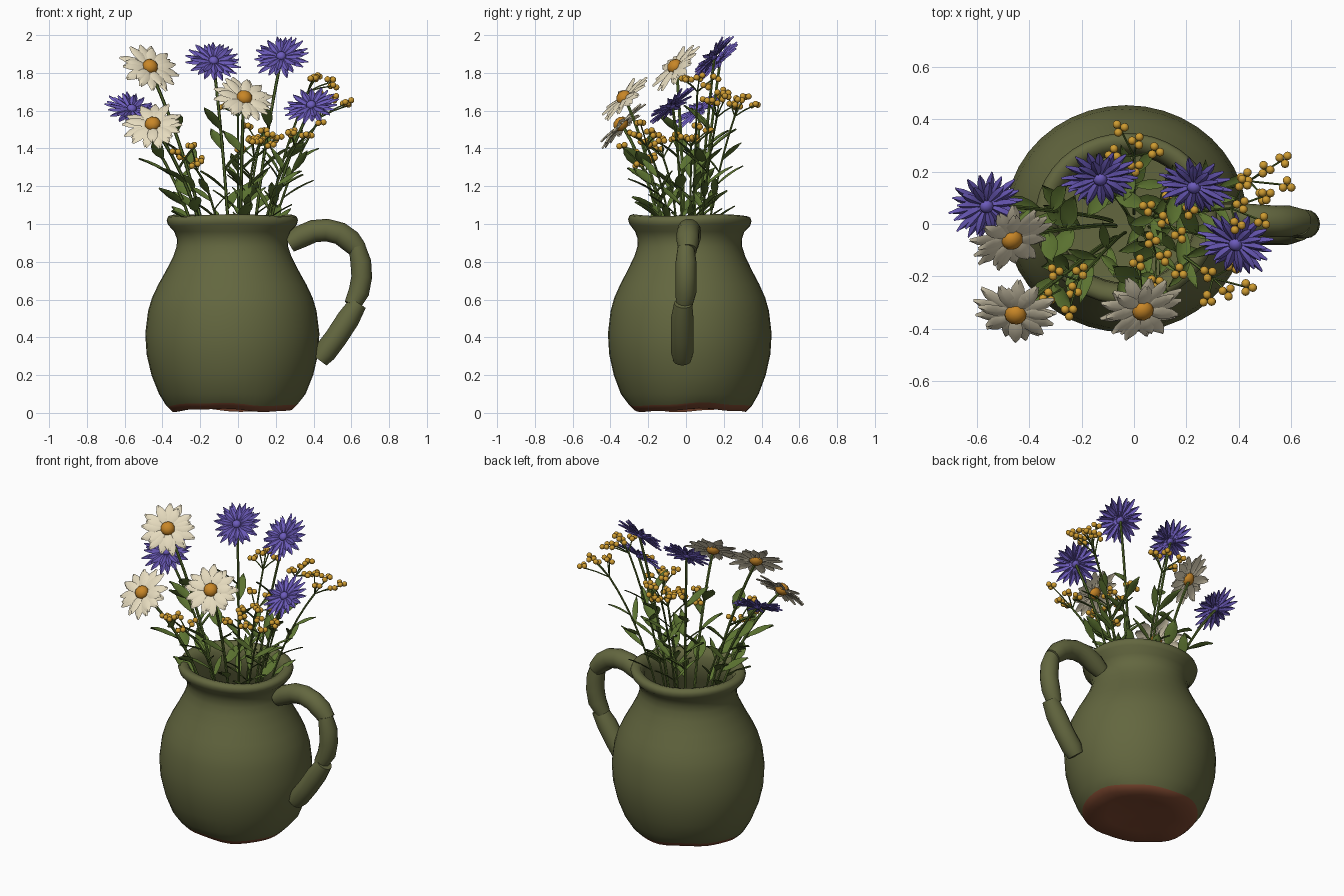
import bpy, bmesh, math, random
from mathutils import Vector, Matrix

random.seed(4)
if "Cube" in bpy.data.objects:
    bpy.data.objects.remove(bpy.data.objects["Cube"])


def material(name, rgb):
    m = bpy.data.materials.new(name)
    m.use_nodes = True
    m.diffuse_color = (*rgb, 1)
    m.node_tree.nodes["Principled BSDF"].inputs["Base Color"].default_value = (*rgb, 1)
    return m


GLAZE = material("olive glaze", (0.125, 0.135, 0.05))
CLAY = material("red clay", (0.21, 0.066, 0.03))
CREAM = material("cream petal", (0.78, 0.70, 0.51))
ORANGE = material("orange centre", (0.58, 0.24, 0.02))
VIOLET = material("violet petal", (0.15, 0.105, 0.50))
GREEN = material("leaf green", (0.105, 0.17, 0.03))
YELLOW = material("yellow bud", (0.62, 0.33, 0.03))


def finish(name, bm, mats, angle=50):
    bmesh.ops.remove_doubles(bm, verts=bm.verts, dist=0.0001)
    mesh = bpy.data.meshes.new(name)
    bm.to_mesh(mesh)
    bm.free()
    for m in mats:
        mesh.materials.append(m)
    ob = bpy.data.objects.new(name, mesh)
    bpy.context.collection.objects.link(ob)
    bpy.ops.object.select_all(action="DESELECT")
    ob.select_set(True)
    bpy.context.view_layer.objects.active = ob
    bpy.ops.object.shade_smooth_by_angle(angle=math.radians(angle))


def tube(bm, pts, radii, sides=6):
    """Capped tube through a list of points."""
    pts = [Vector(p) for p in pts]
    rings = []
    for i, p in enumerate(pts):
        t = (pts[min(i + 1, len(pts) - 1)] - pts[max(i - 1, 0)]).normalized()
        a = t.cross(Vector((0, 1, 0))).normalized()
        b = t.cross(a)
        angles = [math.tau * k / sides for k in range(sides)]
        rings.append([bm.verts.new(p + radii[i] * (a * math.cos(w) + b * math.sin(w))) for w in angles])
    for r, s in zip(rings, rings[1:]):
        for k in range(sides):
            n = (k + 1) % sides
            bm.faces.new((r[k], r[n], s[n], s[k]))
    bm.faces.new(rings[0][::-1])
    bm.faces.new(rings[-1])


def blade(bm, mat, length, widths, ridge, bend):
    """Leaf or petal along local +X with a raised midrib, facing local +Z."""
    rows = []
    for i, w in enumerate(widths):
        t = i / (len(widths) - 1)
        z = bend * t * t * length
        rows.append([bm.verts.new(mat @ Vector((t * length, s * w / 2, z + (0 if s else ridge))))
                     for s in (-1, 0, 1)])
    for r, s in zip(rows, rows[1:]):
        for k in (0, 1):
            bm.faces.new((r[k], s[k], s[k + 1], r[k + 1]))


def ball(bm, mat, radius, index=0):
    res = bmesh.ops.create_icosphere(bm, subdivisions=2, radius=radius, matrix=mat)
    for f in {f for v in res["verts"] for f in v.link_faces}:
        f.material_index = index


# Jug body: one lathed profile, outside then inside, with hand-made waviness at foot and lip
profile = [(0, 0.03), (0.2, 0.025), (0.318, 0.014), (0.35, 0.045), (0.388, 0.10), (0.428, 0.2), (0.454, 0.31),
           (0.461, 0.42), (0.446, 0.54), (0.425, 0.61), (0.392, 0.68), (0.35, 0.755), (0.312, 0.83),
           (0.295, 0.88), (0.293, 0.92), (0.308, 0.96), (0.34, 0.995), (0.348, 1.02), (0.34, 1.04),
           (0.318, 1.047), (0.29, 1.04), (0.265, 1.0), (0.26, 0.93), (0.275, 0.85), (0.36, 0.68),
           (0.42, 0.45), (0.36, 0.15), (0, 0.09)]
SEG = 40
bm = bmesh.new()
rings = []
for i, (r, z) in enumerate(profile):
    ring = []
    for k in range(SEG):
        a = math.tau * k / SEG
        wave = 0
        if i in (2, 3):
            wave = 0.008 * math.sin(3 * a + 1) + 0.003 * math.sin(7 * a)
        elif 15 < i < 22:
            wave = 0.005 * math.sin(3 * a)
        ring.append(bm.verts.new((-0.03 + r * math.cos(a), 0.02 + 0.94 * r * math.sin(a), z + wave)))
    rings.append(ring)
for i in range(len(rings) - 1):
    for k in range(SEG):
        n = (k + 1) % SEG
        f = bm.faces.new((rings[i][k], rings[i][n], rings[i + 1][n], rings[i + 1][k]))
        f.material_index = 1 if i < 3 else 0
bmesh.ops.dissolve_degenerate(bm, edges=bm.edges, dist=0.0001)
finish("jug_body", bm, [GLAZE, CLAY], 60)

# Handle: three hand-rolled pieces
pieces = {
    "handle_top": ([(0.27, 0.02, 0.895), (0.33, 0.02, 0.932), (0.40, 0.02, 0.962), (0.47, 0.015, 0.968),
                    (0.54, 0.01, 0.95), (0.595, 0.01, 0.91), (0.64, 0.01, 0.86)], 0.06),
    "handle_middle": ([(0.63, 0, 0.88), (0.65, 0, 0.80), (0.655, 0, 0.72), (0.64, 0, 0.64), (0.605, -0.01, 0.57)], 0.055),
    "handle_bottom": ([(0.635, -0.015, 0.58), (0.585, -0.02, 0.50), (0.52, -0.02, 0.40), (0.46, -0.02, 0.32),
                       (0.43, -0.02, 0.28)], 0.06),
}
for name, (pts, r) in pieces.items():
    bm = bmesh.new()
    radii = [r] * len(pts)
    radii[0] = radii[-1] = r * 0.8
    tube(bm, pts, radii, 16)
    finish(name, bm, [GLAZE], 60)


def stem_point(head, t):
    root = Vector((head.x * 0.15, head.y * 0.15, 0.15))
    mid = Vector((head.x * 0.27, head.y * 0.27 + 0.02, 1.08))
    return root * (1 - t) ** 2 + mid * 2 * t * (1 - t) + head * t * t


def stem_with_leaves(name, head, radius, leaves, length, width):
    bm = bmesh.new()
    tube(bm, [stem_point(head, i / 12) for i in range(13)], [radius] * 13)
    shape = [0.15 * width, 0.75 * width, width, 0.75 * width, 0.02 * width]
    start = random.uniform(0, math.tau)
    for i in range(leaves):
        t = 0.52 + 0.32 * i / leaves
        p = stem_point(head, t)
        up = (stem_point(head, t + 0.03) - p).normalized()
        a = start + i * 2.4
        out = Vector((math.cos(a), math.sin(a), 0)) + Vector((head.x, head.y, 0)) * 0.8
        d = (up * 0.85 + out.normalized() * 0.8).normalized()
        side = up.cross(d).normalized()
        mat = Matrix((d, side, d.cross(side))).transposed().to_4x4()
        mat.translation = p
        blade(bm, mat, length * random.uniform(0.85, 1.2), shape, -0.15 * width, -0.12)
    finish(name, bm, [GREEN], 40)


def flower(name, head, normal, layers, petal, centre, size):
    """Layers are (count, length, widths, lift, bend) rings of petals."""
    bm = bmesh.new()
    base = Matrix.Translation(head) @ Vector(normal).to_track_quat("Z", "Y").to_matrix().to_4x4()
    for count, length, widths, lift, bend in layers:
        for k in range(count):
            spin = Matrix.Rotation(math.tau * (k + random.uniform(-0.12, 0.12)) / count + lift, 4, "Z")
            tilt = Matrix.Rotation(-lift + random.uniform(-0.08, 0.08), 4, "Y")
            mat = base @ spin @ tilt @ Matrix.Translation((0.015, 0, 0))
            blade(bm, mat, length * random.uniform(0.93, 1.07), widths, 0.009, bend)
    ball(bm, base @ Matrix.Translation((0, 0, 0.014)) @ Matrix.Diagonal((1, 1, 0.85, 1)), size, 1)
    finish(name, bm, [petal, centre], 40)


# Cream daisies: head position and facing
daisies = [((-0.47, -0.05, 1.825), (0.35, -0.69, 0.63)),
           ((0.03, -0.32, 1.66), (0.27, -0.67, 0.69)),
           ((-0.45, -0.335, 1.52), (-0.12, -0.7, 0.69))]
broad = [0.016, 0.045, 0.058, 0.05, 0.012]
for i, (p, n) in enumerate(daisies, 1):
    head = Vector(p)
    flower(f"daisy_{i}", head, n, [(13, 0.145, broad, 0.16, -0.2), (7, 0.125, broad, 0.26, -0.2)],
           CREAM, ORANGE, 0.043)
    stem_with_leaves(f"daisy_stem_{i}", head, 0.009, 5, 0.17, 0.078)

# Violet asters
asters = [((-0.13, 0.18, 1.855), (0.08, -0.7, 0.7)),
          ((0.23, 0.15, 1.88), (-0.12, -0.72, 0.68)),
          ((0.39, -0.07, 1.62), (-0.2, -0.62, 0.76)),
          ((-0.565, 0.075, 1.60), (0.2, -0.55, 0.8))]
narrow = [0.01, 0.026, 0.034, 0.028, 0.004]
for i, (p, n) in enumerate(asters, 1):
    head = Vector(p)
    flower(f"aster_{i}", head, n, [(18, 0.13, narrow, 0.1, -0.08), (13, 0.108, narrow, 0.28, -0.1)],
           VIOLET, VIOLET, 0.027)
    stem_with_leaves(f"aster_stem_{i}", head, 0.008, 5, 0.16, 0.064)

# Sprigs of yellow buds, each with forked twigs
sprigs = [(0, 0.30, 1.66), (0.51, 0.19, 1.655), (0.43, 0.07, 1.79), (0.13, 0.03, 1.50),
          (0.35, -0.24, 1.50), (-0.25, -0.25, 1.37), (0.1, -0.14, 1.44)]
for i, p in enumerate(sprigs, 1):
    head = Vector(p)
    fork = head - Vector((head.x * 0.14, head.y * 0.14, 0.09))
    stem_with_leaves(f"sprig_stem_{i}", fork, 0.006, 6, 0.16, 0.042)
    twigs, buds = bmesh.new(), bmesh.new()
    for k in range(5):
        a = math.tau * k / 5 + i
        spread = 0.085 if k else 0.02
        tip = head + Vector((spread * math.cos(a), spread * math.sin(a), random.uniform(-0.06, 0.04)))
        tube(twigs, [fork, fork.lerp(tip, 0.5) + Vector((0, 0, 0.005)), tip], [0.004] * 3, 5)
        for j in range(3):
            b = a + math.tau * j / 3
            offset = Vector((0.018 * math.cos(b), 0.018 * math.sin(b), random.uniform(-0.008, 0.016)))
            ball(buds, Matrix.Translation(tip + offset), 0.0165)
    finish(f"sprig_twigs_{i}", twigs, [GREEN])
    finish(f"sprig_buds_{i}", buds, [YELLOW])
